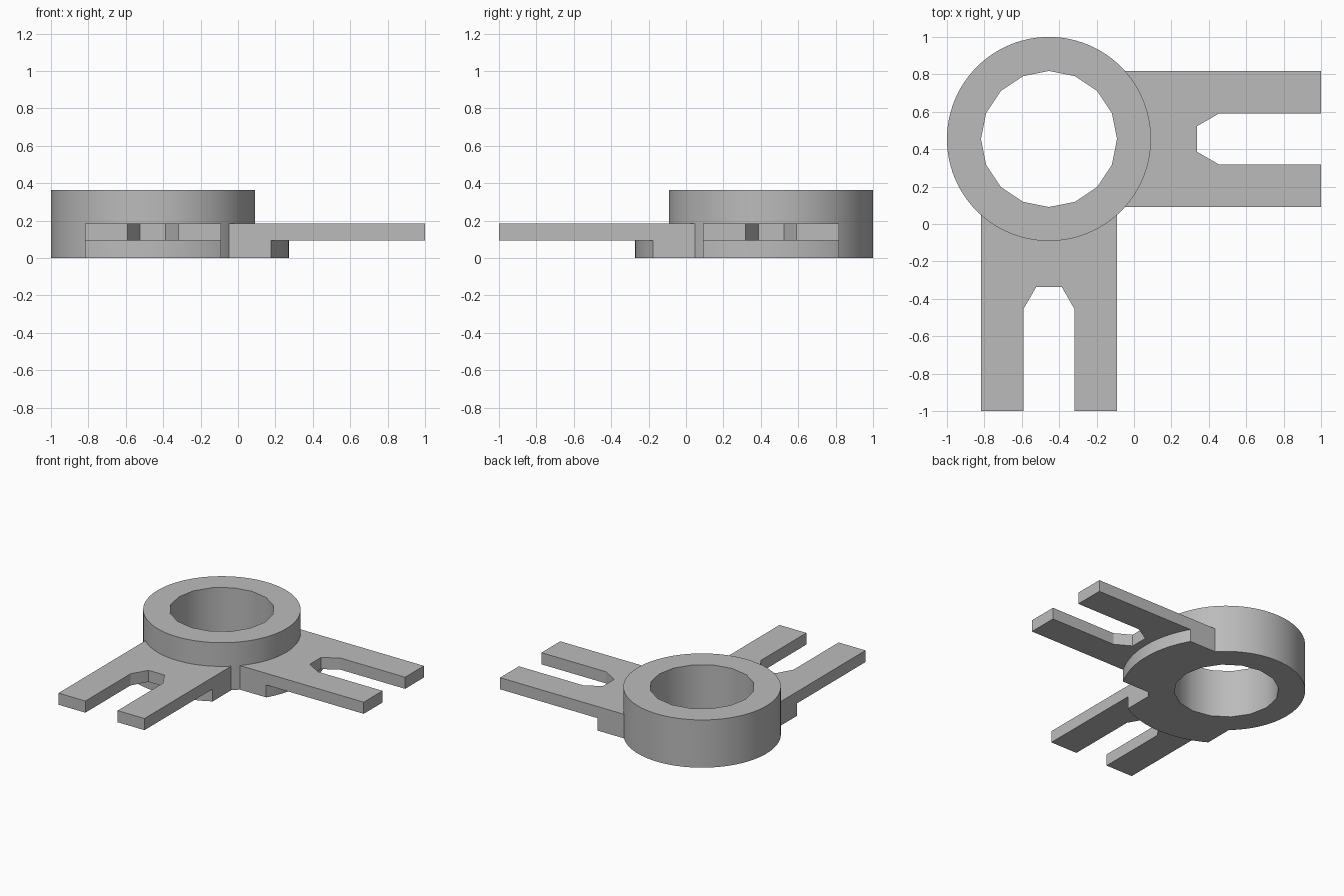
import bpy, bmesh, math

cube = bpy.data.objects.get("Cube")
if cube:
    bpy.data.objects.remove(cube, do_unlink=True)

UNIT = 1 / 11                       # the part is drawn on an 11-unit module
CX, CY = -5 * UNIT, 5 * UNIT        # ring centre
R_OUT, R_IN, R_FLANGE = 6 * UNIT, 4 * UNIT, 8 * UNIT
HALF = 4 * UNIT                     # half width of an arm
Z_ARM, Z_ARM_TOP, Z_TOP = 0.095, 0.184, 0.365
REACH = 1 - CX                      # ring centre to arm tip

grey = bpy.data.materials.new("plain grey")
grey.use_nodes = True
colour = (0.5, 0.5, 0.5, 1)
grey.diffuse_color = colour
grey.node_tree.nodes["Principled BSDF"].inputs["Base Color"].default_value = colour


def finish(name, bm, angle=0.0):
    """Turn a bmesh, built around the ring axis, into a placed object."""
    bmesh.ops.recalc_face_normals(bm, faces=bm.faces)
    mesh = bpy.data.meshes.new(name)
    bm.to_mesh(mesh)
    bm.free()
    mesh.materials.append(grey)
    obj = bpy.data.objects.new(name, mesh)
    bpy.context.collection.objects.link(obj)
    obj.location = (CX, CY, 0)
    obj.rotation_euler.z = angle
    bpy.ops.object.select_all(action="DESELECT")
    obj.select_set(True)
    bpy.context.view_layer.objects.active = obj
    bpy.ops.object.shade_smooth_by_angle(angle=math.radians(30))
    return obj


def circle(radius, count):
    steps = [2 * math.pi * i / count for i in range(count)]
    return [(radius * math.cos(a), radius * math.sin(a)) for a in steps]


def arc(radius, count=24):
    """Arc across the arm width, from its -y edge to its +y edge."""
    end = math.asin(HALF / radius)
    steps = [end * (2 * i / count - 1) for i in range(count + 1)]
    return [(radius * math.cos(a), radius * math.sin(a)) for a in steps]


def prism(name, loops, z0, z1, angle=0.0):
    """Extrude an outline, with any holes, from z0 to z1."""
    bm = bmesh.new()
    edges = []
    for loop in loops:
        verts = [bm.verts.new((x, y, z0)) for x, y in loop]
        edges += [bm.edges.new((v, verts[i - 1])) for i, v in enumerate(verts)]
    bmesh.ops.triangle_fill(bm, edges=edges, use_beauty=True)
    faces = bm.faces[:]
    result = bmesh.ops.extrude_face_region(bm, geom=faces, use_keep_orig=True)
    for item in result["geom"]:
        if isinstance(item, bmesh.types.BMVert):
            item.co.z = z1
    bmesh.ops.dissolve_limit(bm, angle_limit=0.001, verts=bm.verts, edges=bm.edges)
    return finish(name, bm, angle)


# Thick ring with a coarser sixteen-sided bore
prism("ring", [circle(R_OUT, 96), circle(R_IN, 16)], 0, Z_TOP)

# Slotted fork outline: slot ends in half a hexagon
slot = 1.5 * UNIT
slot_x = 10 * UNIT
half_slot = [(REACH, slot), (slot_x, slot),
             (slot_x - slot * math.cos(math.pi / 6), slot / 2)]
slot_path = half_slot + [(x, -y) for x, y in reversed(half_slot)]
inner = arc(R_OUT - 0.002)
fork = inner + [(REACH, HALF)] + slot_path + [(REACH, -HALF)]

# Curved support flange beneath the root of each fork
flange = inner + arc(R_FLANGE)[::-1]

for side, angle in (("left", 0.0), ("front", -math.pi / 2)):
    prism(side + "_fork_arm", [fork], Z_ARM, Z_ARM_TOP, angle)
    prism(side + "_support_flange", [flange], 0, Z_ARM, angle)
